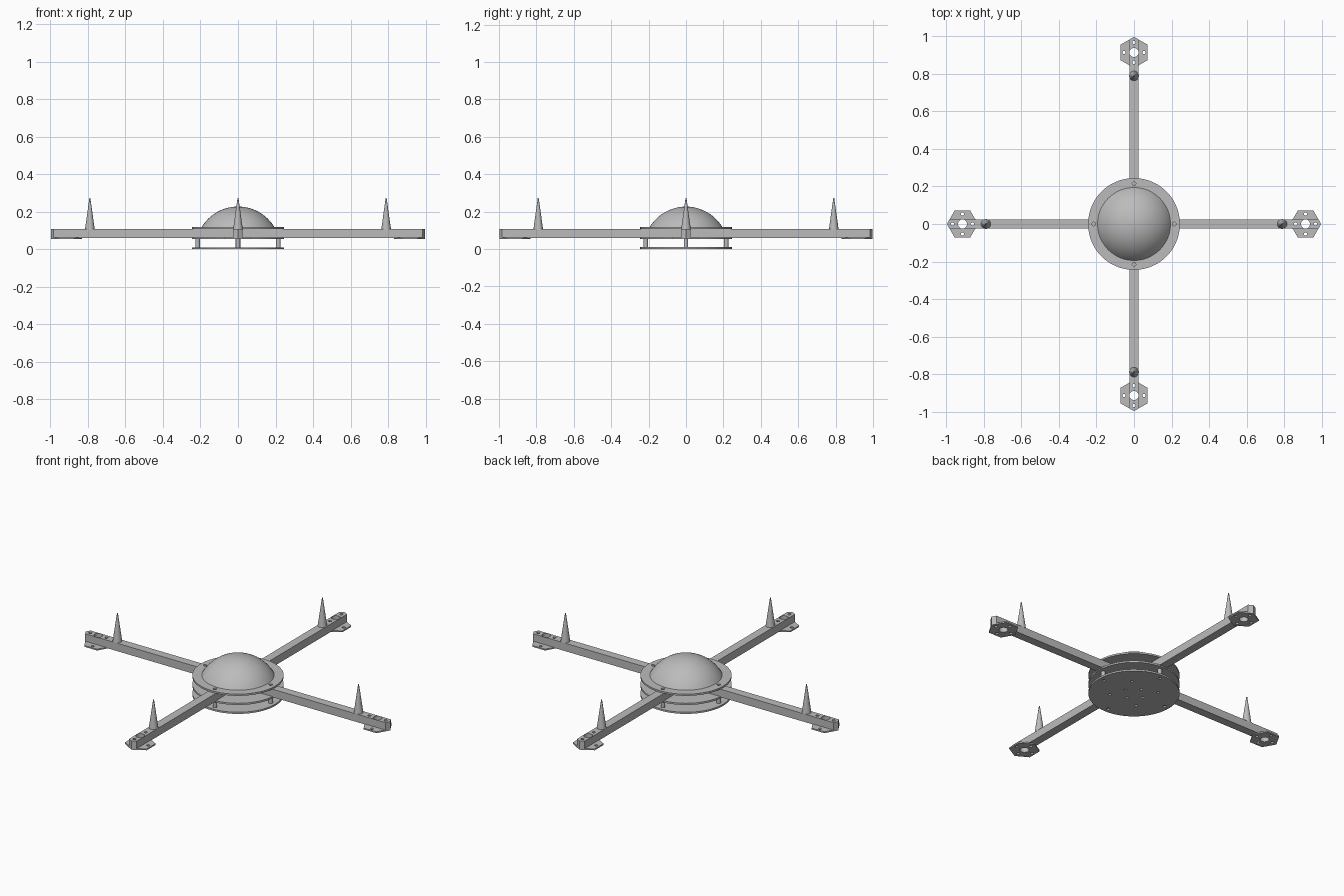
import bpy, math
from mathutils import Matrix, Vector

cube = bpy.data.objects.get("Cube")
if cube:
    bpy.data.objects.remove(cube, do_unlink=True)

grey = bpy.data.materials.new("matte_grey")
grey.use_nodes = True
grey.diffuse_color = (0.5, 0.5, 0.5, 1)
grey.node_tree.nodes["Principled BSDF"].inputs["Base Color"].default_value = (0.5, 0.5, 0.5, 1)


def make(name, verts, faces):
    mesh = bpy.data.meshes.new(name)
    mesh.from_pydata(verts, [], faces)
    mesh.materials.append(grey)
    obj = bpy.data.objects.new(name, mesh)
    bpy.context.collection.objects.link(obj)
    return obj


def prism_data(outline, z0, z1):
    n = len(outline)
    verts = [(x, y, z) for z in (z0, z1) for x, y in outline]
    faces = [[i, (i + 1) % n, n + (i + 1) % n, n + i] for i in range(n)]
    return verts, faces + [list(range(n))[::-1], list(range(n, 2 * n))]


def circle(r, n, cx=0, cy=0):
    return [(cx + r * math.cos(math.tau * i / n), cy + r * math.sin(math.tau * i / n))
            for i in range(n)]


def prism(name, outline, z0, z1):
    return make(name, *prism_data(outline, z0, z1))


def drill(obj, holes):
    """Cut round vertical holes, given as (x, y, radius, sides)."""
    verts, faces = [], []
    for x, y, r, n in holes:
        v, f = prism_data(circle(r, n, x, y), -0.5, 0.5)
        faces += [[i + len(verts) for i in face] for face in f]
        verts += v
    cutter = make(obj.name + "_cutter", verts, faces)
    cutter.hide_render = True
    mod = obj.modifiers.new("holes", 'BOOLEAN')
    mod.object, mod.operation, mod.solver = cutter, 'DIFFERENCE', 'EXACT'
    bpy.context.view_layer.update()
    graph = bpy.context.evaluated_depsgraph_get()
    mesh = bpy.data.meshes.new_from_object(obj.evaluated_get(graph))
    obj.modifiers.clear()
    obj.data = mesh
    bpy.data.objects.remove(cutter, do_unlink=True)


def smooth(obj):
    bpy.ops.object.select_all(action='DESELECT')
    obj.select_set(True)
    bpy.context.view_layer.objects.active = obj
    bpy.ops.object.shade_smooth_by_angle(angle=math.radians(35))


def ring(radius, count, size, phase=0):
    return [(radius * math.cos(phase + math.tau * i / count),
             radius * math.sin(phase + math.tau * i / count), size, 12) for i in range(count)]


# Central deck of three drilled plates
BOLT = 0.215
rim_holes = ring(BOLT, 4, 0.01)
inner_holes = ring(0.13, 4, 0.008, math.pi / 4) + ring(0.06, 4, 0.008)
for name, z, holes in (("bottom_plate", 0.0, rim_holes + inner_holes),
                       ("middle_plate", 0.053, rim_holes),
                       ("top_plate", 0.107, rim_holes)):
    plate = prism(name, circle(0.245, 64), z, z + 0.01)
    drill(plate, holes)
    smooth(plate)

# Dome: a spherical cap resting on the top plate
R, SEG, ROWS = 0.227, 48, 12
start = math.asin(0.117 / R)
verts, faces = [], []
for j in range(ROWS):
    a = start + (math.pi / 2 - start) * j / ROWS
    verts += [(x, y, R * math.sin(a)) for x, y in circle(R * math.cos(a), SEG)]
verts.append((0, 0, R))
for j in range(ROWS - 1):
    for i in range(SEG):
        k = (i + 1) % SEG
        faces.append([j * SEG + i, j * SEG + k, (j + 1) * SEG + k, (j + 1) * SEG + i])
top = (ROWS - 1) * SEG
faces += [[top + i, top + (i + 1) % SEG, ROWS * SEG] for i in range(SEG)]
faces.append(list(range(SEG))[::-1])
smooth(make("dome", verts, faces))

# One arm with its motor mount, spike and post, repeated around the centre
MOUNT, HEX, HALF = 0.915, 0.083, 0.025
bolts = [(MOUNT + x, y, r, n) for x, y, r, n in ring(0.053, 4, 0.009)]
shaft = (MOUNT, 0, 0.0242, 24)
tip = MOUNT + HEX
shoulder = tip - HALF / math.sqrt(3)

arm = prism("arm", [(HALF, -HALF), (shoulder, -HALF), (tip, 0), (shoulder, HALF), (HALF, HALF)],
            0.06, 0.107)
drill(arm, [shaft] + bolts)
mount = prism("motor_mount", circle(HEX, 6, MOUNT), 0.055, 0.063)
drill(mount, [shaft] + bolts)
post = prism("post", circle(0.012, 16, BOLT), 0.008, 0.055)

spike = prism("spike", circle(0.026, 24, 0.79), 0.105, 0.272)
for v in spike.data.vertices:
    if v.co.z > 0.2:
        v.co.x = 0.79 + (v.co.x - 0.79) * 0.1
        v.co.y *= 0.1

parts = [arm, mount, post, spike]
for part in parts:
    smooth(part)
sides = ("left", "back", "right", "front")
for part in parts:
    base = part.name
    for i, side in enumerate(sides):
        copy = part if i == 0 else part.copy()
        if i:
            bpy.context.collection.objects.link(copy)
        copy.name = side + "_" + base
        copy.rotation_euler.z = i * math.pi / 2
